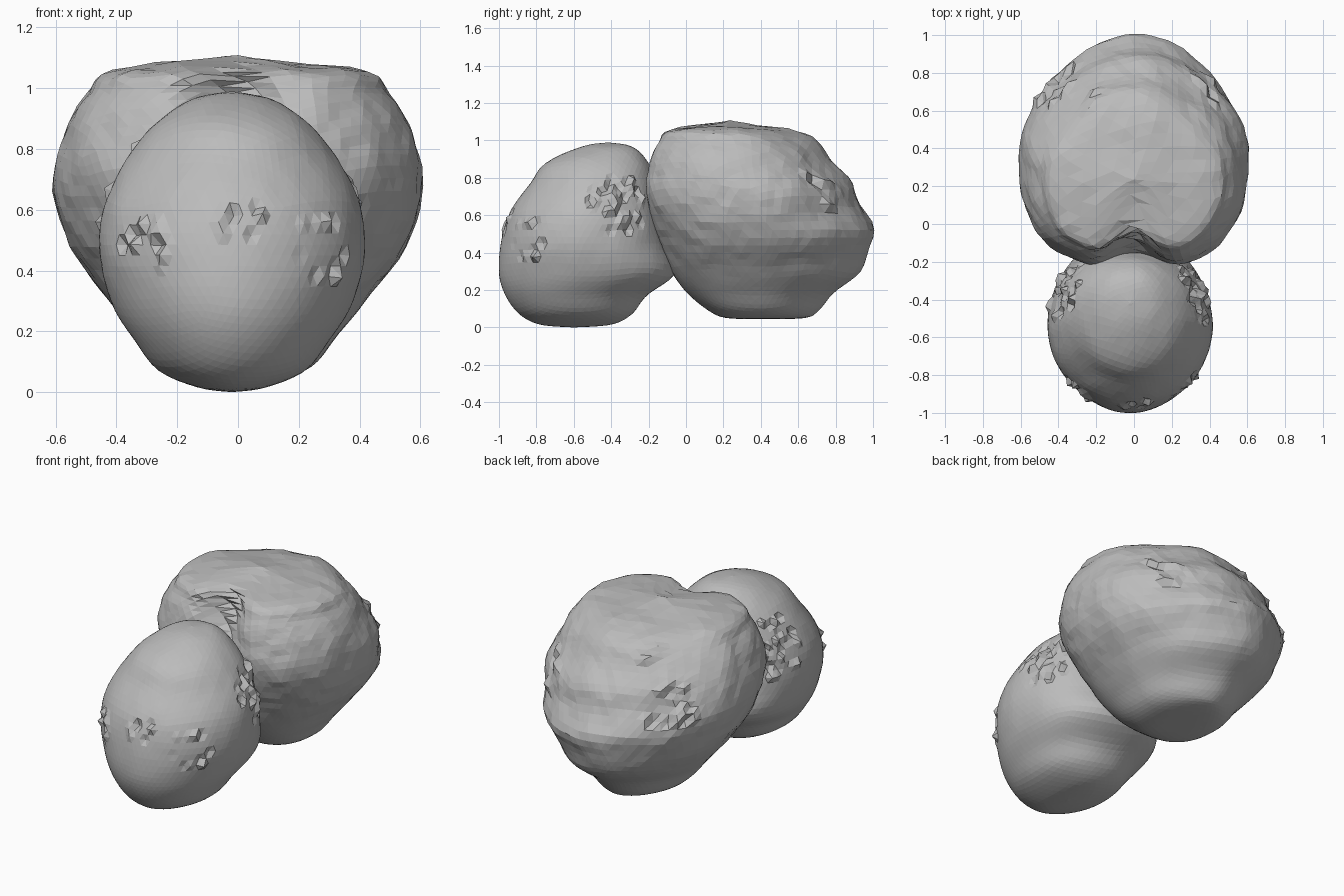
import bpy, bmesh, math, random
from mathutils import Vector, noise

random.seed(4)
cube = bpy.data.objects.get("Cube")
if cube:
    bpy.data.objects.remove(cube, do_unlink=True)

rock = bpy.data.materials.new("rock grey")
rock.use_nodes = True
grey = (0.5, 0.5, 0.5, 1)
rock.diffuse_color = grey
bsdf = rock.node_tree.nodes["Principled BSDF"]
bsdf.inputs["Base Color"].default_value = grey
bsdf.inputs["Roughness"].default_value = 0.9

# Level slices from bottom to top: height, half width, front y, back y
SMALL = [(0, 0, -.6, -.6), (.015, .11, -.78, -.4), (.07, .24, -.89, -.29),
         (.17, .32, -.965, -.21), (.29, .395, -1, -.06), (.45, .435, -.99, -.1),
         (.61, .42, -.945, -.13), (.76, .35, -.84, -.16), (.88, .255, -.75, -.2),
         (.965, .13, -.56, -.28), (.99, 0, -.42, -.42)]
LARGE = [(.045, 0, .42, .42), (.05, .15, .22, .62), (.09, .25, .12, .7),
         (.19, .33, 0, .81), (.31, .43, -.085, .93), (.48, .55, -.165, 1),
         (.68, .61, -.235, .93), (.86, .57, -.225, .815), (.98, .5, -.18, .71),
         (1.06, .4, -.11, .55), (1.1, 0, .22, .22)]

# Rough patches: centre and radius
SMALL_ROUGH = [((-.31, -.85, .48), .11), ((.28, -.86, .47), .13), ((0, -.96, .57), .08),
               ((-.35, -.36, .66), .17), ((.35, -.36, .66), .17)]
LARGE_ROUGH = [((-.4, .73, .7), .16), ((.4, .73, .7), .16), ((-.2, .66, .98), .08)]


def slice_at(table, s):
    """Smoothly interpolated slice."""
    i = min(int(s), len(table) - 2)
    t = s - i
    p0, p1, p2, p3 = (table[max(0, min(len(table) - 1, i + k))] for k in (-1, 0, 1, 2))
    return [0.5 * (2 * b + (c - a) * t + (2 * a - 5 * b + 4 * c - d) * t ** 2
                   + (3 * b - a - 3 * c + d) * t ** 3)
            for a, b, c, d in zip(p0, p1, p2, p3)]


def power(value, n):
    return math.copysign(abs(value) ** (2 / n), value)


def make_lobe(name, table, front_n, back_n, shift, bumps, rough, detail=None):
    bm = bmesh.new()
    bmesh.ops.create_icosphere(bm, subdivisions=5, radius=1)
    for v in bm.verts:
        lat = math.asin(max(-1, min(1, v.co.z)))
        ang = math.atan2(v.co.y, v.co.x)
        z, w, front, back = slice_at(table, (lat / math.pi + 0.5) * (len(table) - 1))
        n = front_n if ang < 0 else back_n
        v.co = (shift + w * power(math.cos(ang), n),
                (front + back) / 2 + (back - front) / 2 * power(math.sin(ang), n), z)
        if detail:
            detail(v.co)
    bm.normal_update()
    normals = {v: v.normal.copy() for v in bm.verts}
    for v, nrm in normals.items():
        # broad lumps, fading out on the smooth underside
        upper = max(0, min(1, (v.co.z - 0.2) / 0.3))
        lump = noise.noise(v.co * 5) + 0.6 * noise.noise(v.co * 13)
        offset = bumps * upper * lump
        # jagged patches
        for centre, radius in rough:
            if (v.co - Vector(centre)).length < radius and random.random() < 0.4:
                offset += random.uniform(-0.025, 0.03)
        v.co += nrm * offset
    mesh = bpy.data.meshes.new(name)
    bm.to_mesh(mesh)
    bm.free()
    mesh.materials.append(rock)
    obj = bpy.data.objects.new(name, mesh)
    bpy.context.collection.objects.link(obj)
    return obj


def large_detail(co):
    # valley down the middle of the face beside the neck
    if co.y < 0.25:
        height = math.exp(-((co.z - 0.95) / 0.3) ** 2)
        co.y += 0.16 * height * math.exp(-(co.x / 0.13) ** 2) * min(1, (0.25 - co.y) / 0.25)
    # terraces stepping down the far end
    if co.y > 0.45:
        fade = min(1, (co.y - 0.45) / 0.2)
        co.y += 0.014 * fade * math.sin(co.z * 26 + co.x * 3)


make_lobe("small_lobe", SMALL, 1.95, 2.2, -0.02, 0.004, SMALL_ROUGH)
make_lobe("large_lobe", LARGE, 2.5, 1.8, 0, 0.014, LARGE_ROUGH, large_detail)
